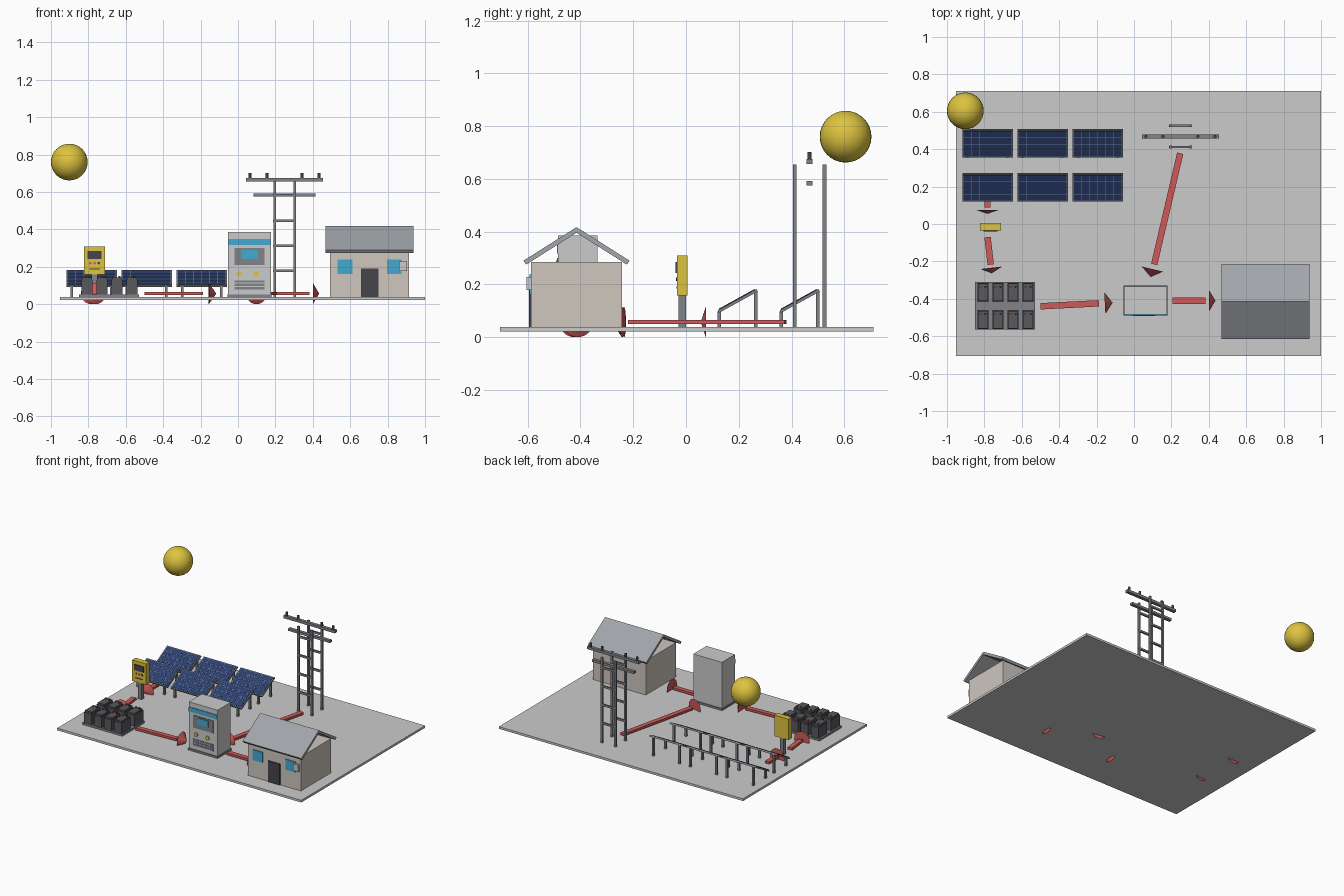
import bpy, bmesh, math
from mathutils import Matrix, Vector

if "Cube" in bpy.data.objects:
    bpy.data.objects.remove(bpy.data.objects["Cube"])


def material(name, rgb):
    m = bpy.data.materials.new(name)
    m.diffuse_color = (*rgb, 1)
    m.use_nodes = True
    m.node_tree.nodes["Principled BSDF"].inputs["Base Color"].default_value = m.diffuse_color
    return m


RED = material("red", (0.62, 0.10, 0.10))
YELLOW = material("yellow", (0.72, 0.55, 0.05))
NAVY = material("navy", (0.025, 0.05, 0.16))
LINE = material("cell_line", (0.25, 0.35, 0.55))
BLUE = material("blue", (0.06, 0.40, 0.65))
DARK = material("dark", (0.06, 0.06, 0.07))
BATTERY = material("battery", (0.10, 0.10, 0.11))
STEEL = material("steel", (0.22, 0.23, 0.25))
WALL = material("wall", (0.62, 0.57, 0.52))


def finish(name, bm, mat=None, matrix=None):
    if matrix:
        bm.transform(matrix)
    me = bpy.data.meshes.new(name)
    bm.to_mesh(me)
    bm.free()
    ob = bpy.data.objects.new(name, me)
    bpy.context.collection.objects.link(ob)
    if mat:
        me.materials.append(mat)
    return ob


def boxes(name, spans, mat=None, matrix=None):
    """Each span is (x0, x1, y0, y1, z0, z1); all go in one object."""
    bm = bmesh.new()
    for x0, x1, y0, y1, z0, z1 in spans:
        m = (Matrix.Translation(((x0 + x1) / 2, (y0 + y1) / 2, (z0 + z1) / 2))
             @ Matrix.Diagonal((x1 - x0, y1 - y0, z1 - z0, 1)))
        bmesh.ops.create_cube(bm, size=1, matrix=m)
    return finish(name, bm, mat, matrix)


def cylinders(name, places, r, h, mat=None, axis='Z', seg=12):
    bm = bmesh.new()
    rot = Matrix.Rotation(math.pi / 2, 4, 'X') if axis == 'Y' else Matrix()
    for p in places:
        bmesh.ops.create_cone(bm, cap_ends=True, segments=seg, radius1=r, radius2=r,
                              depth=h, matrix=Matrix.Translation(p) @ rot)
    return finish(name, bm, mat)


G = 0.038  # top of the ground slab

# Ground slab
boxes("ground_slab", [(-0.953, 1.0, -0.705, 0.71, 0.022, G)])

# Sun
bm = bmesh.new()
bmesh.ops.create_uvsphere(bm, u_segments=32, v_segments=16, radius=0.098)
sun = finish("sun", bm, YELLOW, Matrix.Translation((-0.902, 0.605, 0.76)))
for f in sun.data.polygons:
    f.use_smooth = True

# Solar panels: two rows of three on legs
W, L = 0.135, 0.084
for y in (0.196, 0.431):
    for x in (-0.783, -0.489, -0.194):
        M = Matrix.Translation((x, y, 0.138)) @ Matrix.Rotation(math.atan2(0.08, 0.145), 4, 'X')
        boxes("panel_frame", [(-W, W, -L, L, -0.006, 0.005)], STEEL, M)
        boxes("panel_cells", [(-W + .007, W - .007, -L + .007, L - .007, 0, 0.007)], NAVY, M)
        lines = [(u - .001, u + .001, -L + .007, L - .007, 0.005, 0.0082)
                 for u in [(i - 3) * 0.0427 for i in range(1, 6)]]
        lines += [(-W + .007, W - .007, v - .001, v + .001, 0.005, 0.0082)
                  for v in [(i - 2) * 0.0385 for i in range(1, 4)]]
        boxes("panel_grid_lines", lines, LINE, M)
        legs = []
        for dx in (-0.105, 0.105):
            for dy, top in ((-0.070, 0.097), (0.068, 0.172)):
                legs.append((x + dx - .007, x + dx + .007, y + dy - .007, y + dy + .007, G, top))
        boxes("panel_legs", legs, STEEL)

# Charge controller on a post
boxes("controller_post", [(-0.782, -0.752, -0.028, 0.0, G, 0.16)], STEEL)
boxes("controller_box", [(-0.823, -0.711, -0.034, 0.005, 0.158, 0.31)], YELLOW)
boxes("controller_screen", [(-0.804, -0.730, -0.039, -0.03, 0.243, 0.285)], DARK)
boxes("controller_slot", [(-0.795, -0.739, -0.036, -0.03, 0.185, 0.192)], DARK)
for n, (x, m) in enumerate(((-0.79, RED), (-0.767, RED), (-0.744, DARK))):
    cylinders("controller_button", [(x, -0.035, 0.22)], 0.007, 0.006, m, 'Y')

# Battery bank: tray with two rows of four
boxes("battery_tray", [(-0.85, -0.53, -0.565, -0.31, G, 0.052)], STEEL)
cells, lids, plus, minus = [], [], [], []
for x in (-0.808, -0.727, -0.647, -0.567):
    for y in (-0.366, -0.511):
        cells.append((x - .03, x + .03, y - .051, y + .051, 0.052, 0.130))
        lids.append((x - .027, x + .027, y - .047, y + .047, 0.130, 0.142))
        plus.append((x - .014, y + .03, 0.146))
        minus.append((x + .014, y + .03, 0.146))
boxes("batteries", cells, BATTERY)
boxes("battery_lids", lids, BATTERY)
cylinders("battery_plus_terminals", plus, 0.006, 0.012, RED)
cylinders("battery_minus_terminals", minus, 0.006, 0.012, DARK)

# Inverter cabinet
boxes("cabinet_plinth", [(-0.057, 0.180, -0.490, -0.330, G, 0.052)], STEEL)
boxes("cabinet_body", [(-0.053, 0.176, -0.485, -0.335, 0.045, 0.385)])
boxes("cabinet_blue_band", [(-0.052, 0.175, -0.489, -0.48, 0.318, 0.350)], BLUE)
boxes("cabinet_screen_frame", [(-0.018, 0.143, -0.489, -0.48, 0.210, 0.300)], STEEL)
boxes("cabinet_screen", [(0.018, 0.107, -0.493, -0.485, 0.243, 0.290)], BLUE)
cylinders("cabinet_buttons", [(0.005, -0.487, 0.163), (0.098, -0.487, 0.163)],
          0.014, 0.012, YELLOW, 'Y', 16)
boxes("cabinet_grille", [(-0.018, 0.143, -0.488, -0.48, z, z + 0.012)
                         for z in (0.080, 0.098, 0.116)], STEEL)

# House: wall block, open-gabled chevron roof, openings and meter
boxes("house_walls", [(0.492, 0.915, -0.588, -0.243, G, 0.285)], WALL)
profile = [(-0.616, 0.290), (-0.415, 0.417), (-0.214, 0.290),
           (-0.224, 0.275), (-0.415, 0.396), (-0.606, 0.275)]
bm = bmesh.new()
face = bm.faces.new([bm.verts.new((0.468, y, z)) for y, z in profile])
ext = bmesh.ops.extrude_face_region(bm, geom=[face])
bmesh.ops.translate(bm, vec=(0.47, 0, 0),
                    verts=[v for v in ext["geom"] if isinstance(v, bmesh.types.BMVert)])
bmesh.ops.recalc_face_normals(bm, faces=bm.faces)
finish("house_roof", bm, material("roof", (0.36, 0.38, 0.41)))
boxes("house_door", [(0.657, 0.750, -0.595, -0.58, G, 0.190)], DARK)
boxes("house_windows", [(x, x + 0.078, -0.594, -0.58, 0.162, 0.238)
                        for x in (0.533, 0.797)], BLUE)
boxes("house_meter", [(0.861, 0.904, -0.604, -0.585, 0.178, 0.228)])

# Utility pylon: four posts, ladder rungs on both faces, two cross arms
posts, rungs = [], []
for y in (0.412, 0.525):
    for x in (0.196, 0.303):
        posts.append((x - .007, x + .007, y - .007, y + .007, G, 0.655))
    for z in (0.180, 0.313, 0.447, 0.582):
        rungs.append((0.188, 0.311, y - .006, y + .006, z - .007, z + .007))
boxes("pylon_posts", posts, STEEL)
boxes("pylon_rungs", rungs, STEEL)
boxes("pylon_top_arm", [(0.043, 0.455, 0.456, 0.479, 0.656, 0.675)], STEEL)
boxes("pylon_lower_arm", [(0.082, 0.415, 0.456, 0.479, 0.575, 0.592)], STEEL)
cylinders("pylon_insulators", [(x, 0.468, 0.687) for x in (0.064, 0.155, 0.342, 0.433)],
          0.008, 0.028, DARK)


# Energy flow arrows: flat shaft and wide cone head
def arrow(name, start, shaft_end, tip, head):
    a, b, t = (Vector((*p, 0.057)) for p in (start, shaft_end, tip))
    d = (b - a).normalized()
    M = Matrix.Translation(a) @ Matrix.Rotation(math.atan2(d.y, d.x), 4, 'Z')
    boxes(name + "_shaft", [(0, (b - a).length, -0.017, 0.017, -0.008, 0.008)], RED, M)
    bm = bmesh.new()
    bmesh.ops.create_cone(bm, cap_ends=True, segments=24, radius1=0.057, radius2=0, depth=head)
    finish(name + "_head", bm, RED, Matrix.Translation(t - d * head / 2)
           @ d.to_track_quat('Z', 'Y').to_matrix().to_4x4())


arrow("panel_to_controller_arrow", (-0.783, 0.19), (-0.783, 0.088), (-0.783, 0.056), 0.019)
arrow("controller_to_battery_arrow", (-0.783, -0.07), (-0.766, -0.217), (-0.760, -0.262), 0.028)
arrow("battery_to_cabinet_arrow", (-0.50, -0.44), (-0.188, -0.424), (-0.116, -0.421), 0.04)
arrow("cabinet_to_house_arrow", (0.206, -0.41), (0.382, -0.41), (0.434, -0.41), 0.034)
arrow("pylon_to_cabinet_arrow", (0.247, 0.378), (0.108, -0.216), (0.089, -0.282), 0.042)
